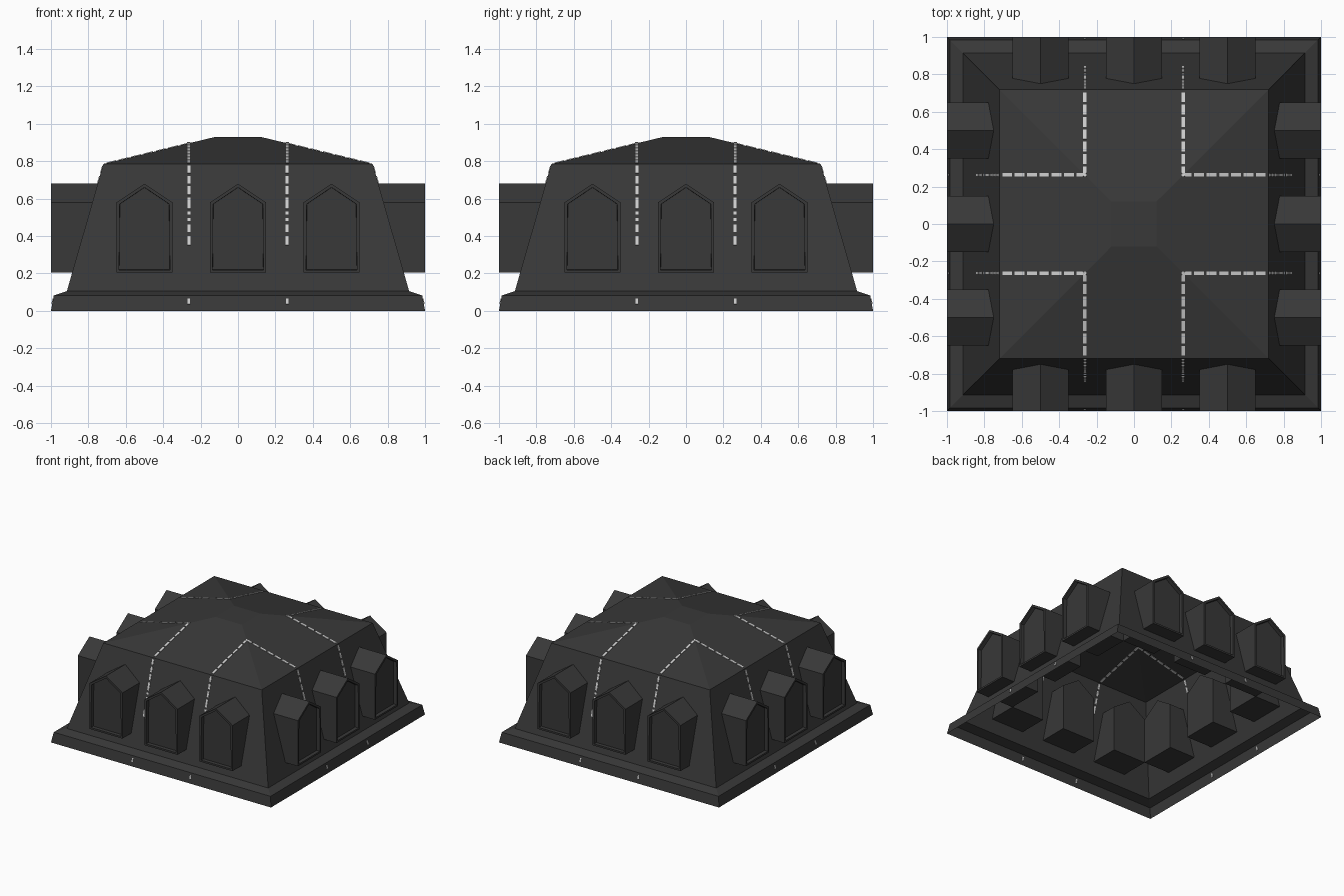
import bpy, bmesh, math
from mathutils import Matrix, Vector

if "Cube" in bpy.data.objects:
    bpy.data.objects.remove(bpy.data.objects["Cube"])


def material(name, rgb):
    m = bpy.data.materials.new(name)
    m.diffuse_color = (*rgb, 1)
    m.use_nodes = True
    m.node_tree.nodes["Principled BSDF"].inputs["Base Color"].default_value = m.diffuse_color
    return m


DARK = material("charcoal", (0.04, 0.04, 0.04))
LIGHT = material("pale grey", (0.62, 0.62, 0.62))


def finish(bm, name, mat):
    me = bpy.data.meshes.new(name)
    bm.to_mesh(me)
    bm.free()
    me.materials.append(mat)
    ob = bpy.data.objects.new(name, me)
    bpy.context.collection.objects.link(ob)
    return ob


# Hollow shell: square rings (half width, height), open underneath
bm = bmesh.new()
rings = []
for r, z in [(1, 0), (0.985, 0.082), (0.915, 0.105), (0.72, 0.785), (0.12, 0.93)]:
    rings.append([bm.verts.new((sx * r, sy * r, z))
                  for sx, sy in [(-1, -1), (1, -1), (1, 1), (-1, 1)]])
for a, b in zip(rings, rings[1:]):
    for i in range(4):
        j = (i + 1) % 4
        bm.faces.new((a[i], a[j], b[j], b[i]))
bm.faces.new(rings[-1])
finish(bm, "roof_shell", DARK)


# Gabled dormer with a recessed window panel, front at y = -1
def dormer(x, side):
    bm = bmesh.new()
    outline = [(-0.15, 0.205), (0.15, 0.205), (0.15, 0.58), (0, 0.68), (-0.15, 0.58)]
    front = [bm.verts.new((x + px, -1, pz)) for px, pz in outline]
    back = [bm.verts.new((x + px, -0.65, pz)) for px, pz in outline]
    face = bm.faces.new(front)
    bm.faces.new(back[::-1])
    for i in range(5):
        j = (i + 1) % 5
        bm.faces.new((front[j], front[i], back[i], back[j]))
    bm.normal_update()
    bmesh.ops.inset_region(bm, faces=[face], thickness=0.02)
    bmesh.ops.inset_region(bm, faces=[face], thickness=0.001)
    bmesh.ops.translate(bm, verts=face.verts, vec=(0, 0.03, 0))
    bm.transform(Matrix.Rotation(side * math.pi / 2, 4, 'Z'))
    finish(bm, "dormer_window", DARK)


for side in range(4):
    for x in (-0.5, 0, 0.5):
        dormer(x, side)


# Thin pale dashes running down the roof and walls
def dash(bm, x, p, q, width):
    a, b = Vector((x, -p[0], p[1])), Vector((x, -q[0], q[1]))
    out = (b - a).normalized().cross(Vector((-1, 0, 0)))
    if out.z < 0:
        out = -out
    out *= 0.004
    w = Vector((width / 2, 0, 0))
    low = [a - w, a + w, b + w, b - w]
    lo = [bm.verts.new(v - out) for v in low]
    hi = [bm.verts.new(v + out) for v in low]
    bm.faces.new(hi)
    bm.faces.new(lo[::-1])
    for i in range(4):
        j = (i + 1) % 4
        bm.faces.new((lo[i], lo[j], hi[j], hi[i]))
    bmesh.ops.recalc_face_normals(bm, faces=bm.faces)


def roof(r):
    return (r, 0.93 - (r - 0.12) / 0.6 * 0.145)


def wall(z):
    return (0.915 - (z - 0.105) / 0.68 * 0.195, z)


bm = bmesh.new()
for x in (-0.263, 0.263):
    for i in range(7):
        r = 0.255 + i * 0.066
        dash(bm, x, roof(r), roof(r + 0.052), 0.017)
    for top, bottom in [(0.775, 0.735), (0.72, 0.68), (0.665, 0.62), (0.605, 0.545),
                        (0.53, 0.515), (0.495, 0.48), (0.46, 0.42), (0.40, 0.35)]:
        dash(bm, x, wall(top), wall(bottom), 0.016)
    dash(bm, x, (0.988, 0.065), (0.994, 0.035), 0.012)
source = finish(bm, "dash_trim", LIGHT)
for side in range(1, 4):
    ob = source.copy()
    ob.rotation_euler.z = side * math.pi / 2
    bpy.context.collection.objects.link(ob)
